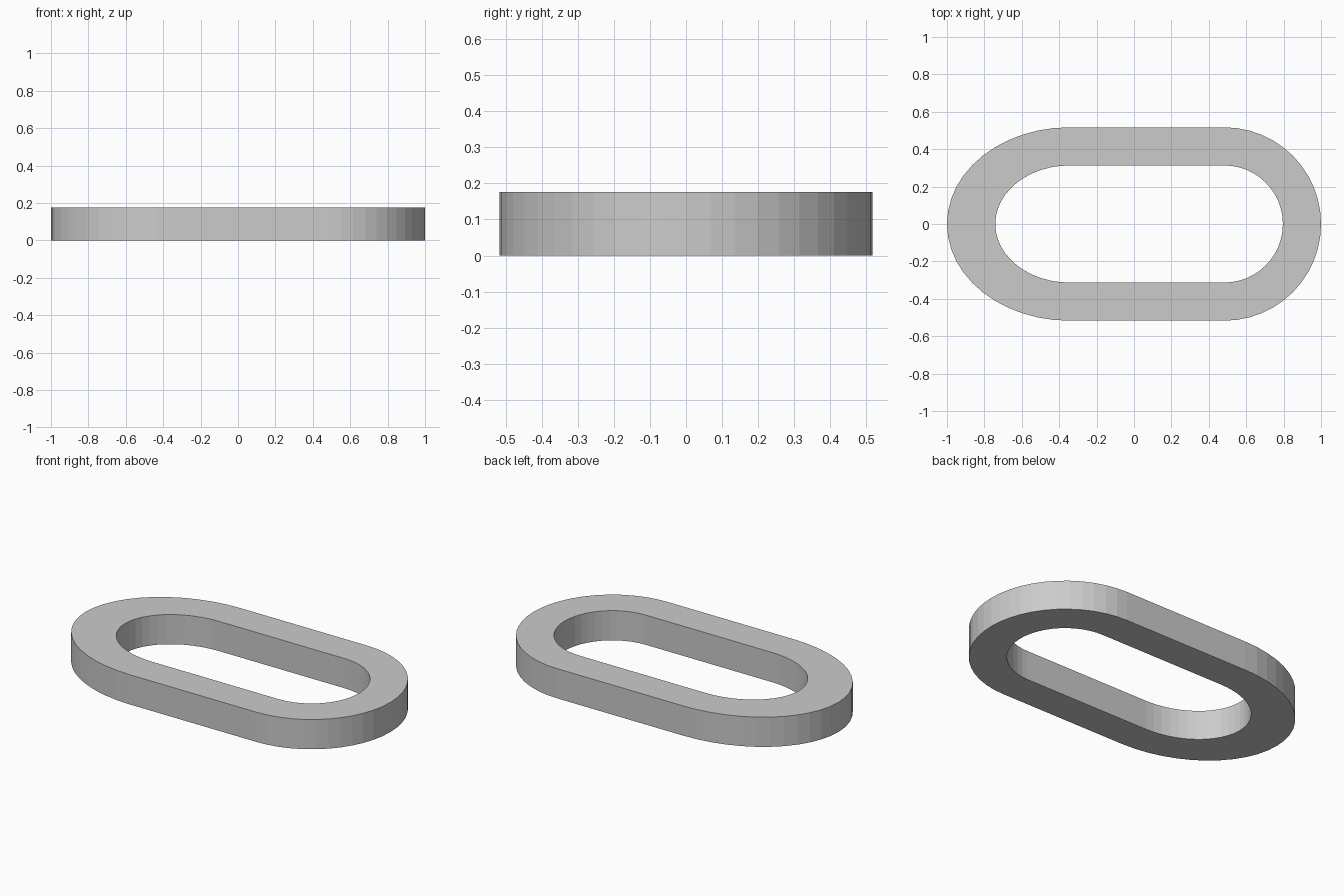
import bpy, bmesh
from math import sin, cos, pi

if "Cube" in bpy.data.objects:
    bpy.data.objects.remove(bpy.data.objects["Cube"])

HEIGHT = 0.176
SEGS = 24                    # facets per rounded end
RIGHT_X, LEFT_X = 0.483, -0.345
LEFT_STRETCH = 1.267         # left end is a stretched half circle


def outline(r):
    """Slot outline: round right end, elliptical left end."""
    pts = []
    for i in range(SEGS + 1):
        a = -pi / 2 + pi * i / SEGS
        pts.append((RIGHT_X + r * cos(a), r * sin(a)))
    for i in range(SEGS + 1):
        a = pi / 2 + pi * i / SEGS
        pts.append((LEFT_X + r * LEFT_STRETCH * cos(a), r * sin(a)))
    return pts


# Flat ring with straight vertical walls
bm = bmesh.new()
loops = [[bm.verts.new((x, y, z)) for x, y in outline(r)]
         for r, z in ((0.517, 0), (0.517, HEIGHT), (0.313, HEIGHT), (0.313, 0))]
n = len(loops[0])
for k in range(4):
    a, b = loops[k], loops[(k + 1) % 4]
    for i in range(n):
        j = (i + 1) % n
        bm.faces.new((a[i], a[j], b[j], b[i]))
bmesh.ops.recalc_face_normals(bm, faces=bm.faces)

mesh = bpy.data.meshes.new("oval_link")
bm.to_mesh(mesh)
bm.free()
bpy.context.collection.objects.link(bpy.data.objects.new("oval_link", mesh))
